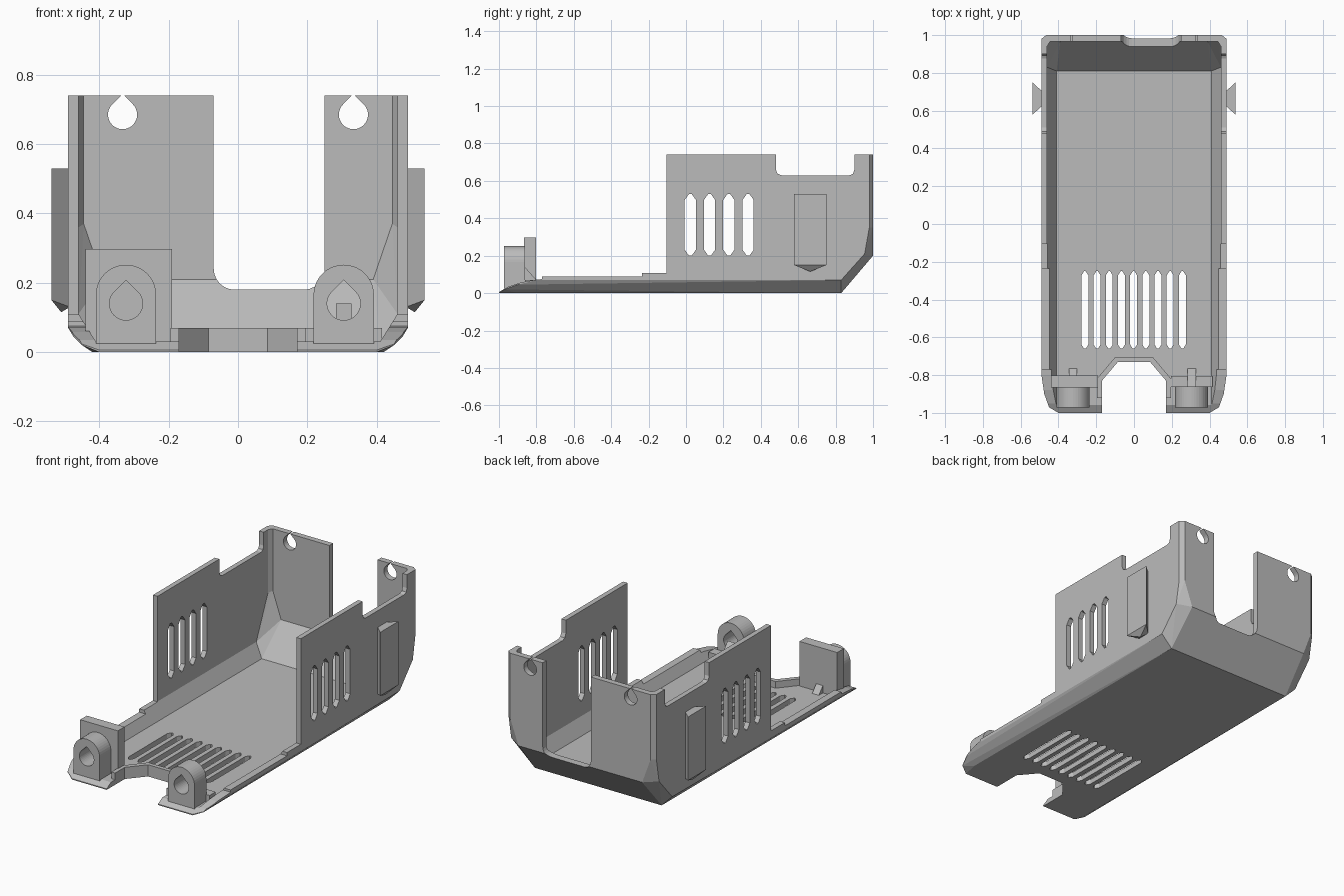
import bpy, bmesh, math
from mathutils import Vector

if "Cube" in bpy.data.objects:
    bpy.data.objects.remove(bpy.data.objects["Cube"])

grey = bpy.data.materials.new("light_grey")
grey.use_nodes = True
grey.diffuse_color = (0.5, 0.5, 0.5, 1)
grey.node_tree.nodes["Principled BSDF"].inputs["Base Color"].default_value = (0.5, 0.5, 0.5, 1)


def finish(name, bm):
    bmesh.ops.recalc_face_normals(bm, faces=bm.faces)
    mesh = bpy.data.meshes.new(name)
    bm.to_mesh(mesh)
    bm.free()
    mesh.materials.append(grey)
    ob = bpy.data.objects.new(name, mesh)
    bpy.context.collection.objects.link(ob)
    return ob


def prism(name, points, axis, lo, hi):
    """Extrude a 2D outline along x, y or z."""
    place = {"x": lambda p, d: (d, p[0], p[1]),
             "y": lambda p, d: (p[0], d, p[1]),
             "z": lambda p, d: (p[0], p[1], d)}[axis]
    bm = bmesh.new()
    face = bm.faces.new([bm.verts.new(place(p, lo)) for p in points])
    grown = bmesh.ops.extrude_face_region(bm, geom=[face])["geom"]
    shift = Vector(place((0, 0), hi - lo))
    bmesh.ops.translate(bm, vec=shift, verts=[v for v in grown if isinstance(v, bmesh.types.BMVert)])
    return finish(name, bm)


def hull(name, points, mirrored=True):
    """Convex solid around the points, mirrored across x."""
    bm = bmesh.new()
    for x, y, z in points:
        for side in ((1, -1) if mirrored else (1,)):
            bm.verts.new((x * side, y, z))
    out = bmesh.ops.convex_hull(bm, input=bm.verts)
    loose = {g for g in out["geom_interior"] + out["geom_unused"] if isinstance(g, bmesh.types.BMVert)}
    bmesh.ops.delete(bm, geom=list(loose), context="VERTS")
    bmesh.ops.dissolve_limit(bm, angle_limit=0.01, verts=bm.verts, edges=bm.edges)
    return finish(name, bm)


def combine(target, tools, operation="DIFFERENCE"):
    """Apply booleans and remove the helper solids."""
    for tool in tools:
        tool.hide_render = True
        mod = target.modifiers.new("cut", "BOOLEAN")
        mod.operation, mod.solver, mod.object = operation, "EXACT", tool
    deps = bpy.context.evaluated_depsgraph_get()
    mesh = bpy.data.meshes.new_from_object(target.evaluated_get(deps))
    target.modifiers.clear()
    target.data = mesh
    for tool in tools:
        bpy.data.objects.remove(tool)


def arc(cx, cz, r, start, end, n=20):
    angles = [math.radians(start + (end - start) * i / n) for i in range(n + 1)]
    return [(cx + r * math.cos(a), cz + r * math.sin(a)) for a in angles]


def teardrop(cx, cz, r):
    return arc(cx, cz, r, 135, 405, 28) + [(cx, cz + r * math.sqrt(2))]


def slot(c, width, lo, hi, tip):
    """Long slot with chamfered ends, as (across, along) points."""
    w, t = width / 2, width * 0.12
    return [(c - t, lo), (c + t, lo), (c + w, lo + tip), (c + w, hi - tip),
            (c + t, hi), (c - t, hi), (c - w, hi - tip), (c - w, lo + tip)]


# Tray shell: chamfered outer solid trimmed to its side profile, then hollowed
shell = hull("tray_shell", [
    (.4, -1, 0), (.4, -1, .8), (.45, -.97, .02), (.45, -.97, .8),
    (.475, -.9, .045), (.475, -.9, .8), (.42, -.9, 0),
    (.49, -.8, .07), (.49, -.8, .8), (.42, .83, 0), (.42, .83, .04),
    (.49, .83, .07), (.41, 1, .2), (.49, .955, .21), (.49, .98, .35),
    (.465, 1, .35), (.49, .98, .8), (.465, 1, .8)])
side_profile = prism("profile_helper", [
    (-1.05, -.05), (-1.05, 0), (-1, .006), (-.95, .035), (-.88, .058), (-.8, .072),
    (-.77, .075), (-.77, .088), (-.235, .088), (-.235, .108), (-.105, .108), (-.105, .74),
    (.48, .74), (.48, .66), (.49, .638), (.51, .63), (.875, .63), (.893, .638),
    (.9, .66), (.9, .74), (1.05, .74), (1.05, -.05)], "x", -.6, .6)
combine(shell, [side_profile], "INTERSECT")
cavity = hull("cavity_helper", [
    (.41, -1.1, .03), (.46, -1.1, .11), (.46, -1.1, .9), (.41, .81, .03),
    (.46, .83, .11), (.39, .965, .21), (.46, .94, .36), (.445, .965, .37),
    (.46, .94, .9), (.445, .965, .9)])

# Openings: rear window, front notch, screw holes and vents
window = prism("window_helper", [(-.07, .9)] + arc(-.01, .24, .06, 180, 270, 6)
               + arc(.19, .24, .06, 270, 360, 6) + [(.25, .9)], "y", .85, 1.1)
half_notch = [(.17, -1.1), (.17, -.83), (.085, -.73)]
notch = prism("notch_helper", half_notch + [(-x, y) for x, y in reversed(half_notch)], "z", -.1, .2)
cutters = [cavity, window, notch]
for side in (-1, 1):
    cutters.append(prism("screw_helper", teardrop(side * .333, .685, .042), "y", .9, 1.1))
for i in range(4):
    cutters.append(prism("side_vent_helper", slot(.023 + i * .103, .06, .2, .53, .032), "x", -.7, .7))
for i in range(9):
    cutters.append(prism("floor_vent_helper", slot(-.26 + i * .0645, .037, -.66, -.25, .022), "z", -.1, .1))
combine(shell, cutters)

# Raised lip around the front notch
half_inner = [(.17, -.92), (.17, -.83), (.085, -.73)]
half_outer = [(.1, -.705), (.195, -.818), (.195, -.92)]
lip_outline = (half_inner + [(-x, y) for x, y in reversed(half_inner)]
               + [(-x, y) for x, y in reversed(half_outer)] + half_outer)
prism("notch_lip", lip_outline, "z", .005, .07)

# Front hinge lugs with teardrop holes and small rear braces
for side, cx in (("right", -.323), ("left", .305)):
    lug = prism(side + "_hinge_lug", [(cx - .087, .025), (cx + .087, .025)]
                + arc(cx, .165, .087, 0, 180), "y", -.972, -.86)
    combine(lug, [prism("lug_hole_helper", teardrop(cx, .14, .048), "y", -1.1, -.8)])
    prism(side + "_lug_brace", [(-.862, .025), (-.76, .025), (-.862, .14)],
          "x", cx - .022, cx + .022)
    # Low ledge under the lug
    prism(side + "_lug_ledge", [(cx - .11, -.862), (cx + .11, -.862),
                                (cx + .11, -.805), (cx - .11, -.805)], "z", .01, .07)

# Backing plate behind the right lug
prism("right_backing_plate", [(-.44, .03), (-.19, .03), (-.19, .297), (-.44, .297)],
      "y", -.866, -.803)

# Dovetail clips on the side walls
for name, s in (("right_clip", -1), ("left_clip", 1)):
    hull(name, [(s * .538, .578, .53), (s * .538, .75, .53), (s * .485, .627, .53),
                (s * .485, .701, .53), (s * .538, .578, .15), (s * .538, .75, .15),
                (s * .485, .627, .13), (s * .485, .701, .13), (s * .51, .664, .115)], False)
